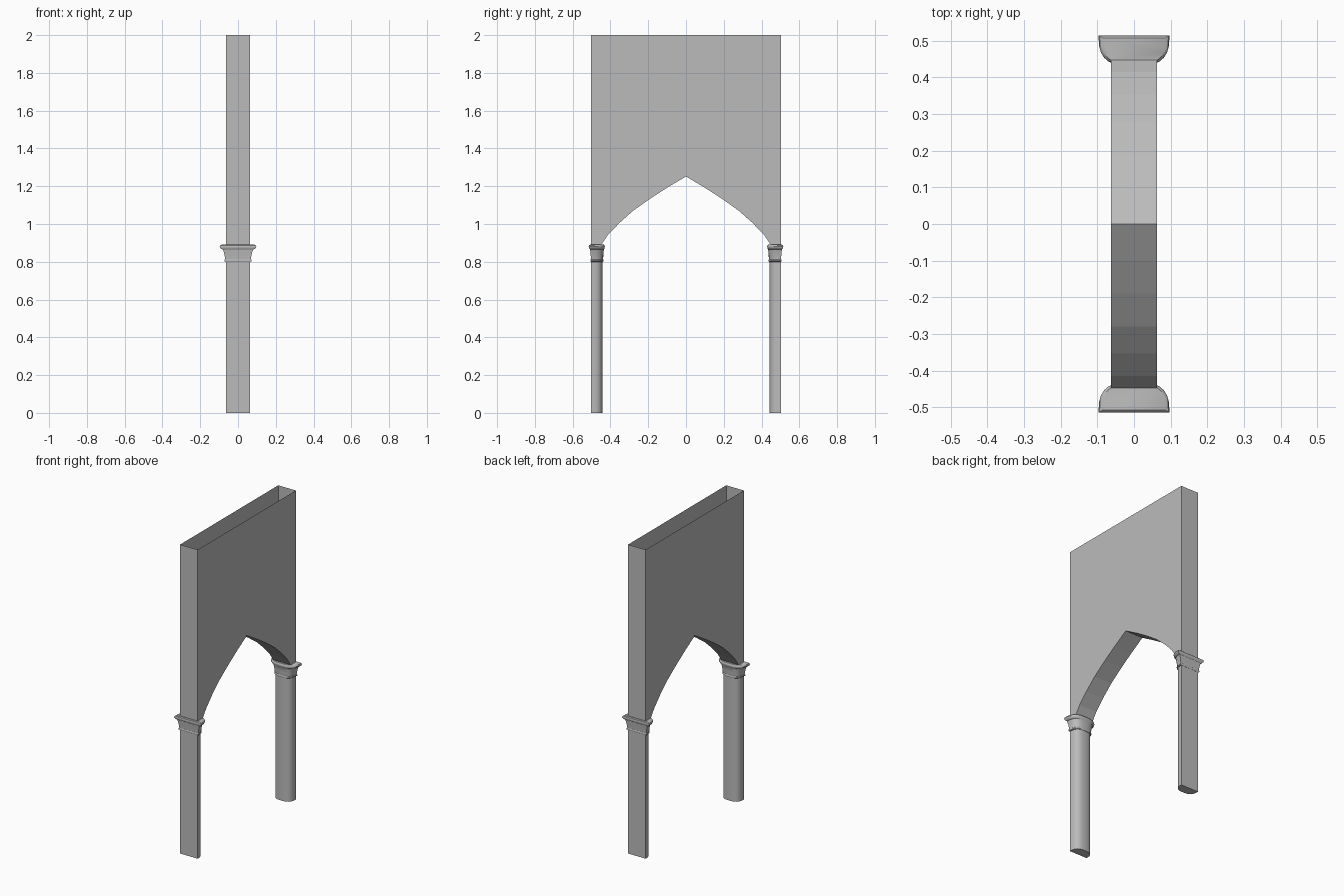
import bpy, bmesh, math

if "Cube" in bpy.data.objects:
    bpy.data.objects.remove(bpy.data.objects["Cube"])

stone = bpy.data.materials.new("grey stone")
stone.use_nodes = True
GREY = (0.5, 0.5, 0.5, 1)
stone.diffuse_color = GREY
stone.node_tree.nodes["Principled BSDF"].inputs["Base Color"].default_value = GREY

HALF = 0.063     # half thickness of the wall
END = 0.502      # outer end of the wall
TOP = 2.0


def finish(name, bm, smooth=False):
    bmesh.ops.recalc_face_normals(bm, faces=bm.faces)
    mesh = bpy.data.meshes.new(name)
    bm.to_mesh(mesh)
    bm.free()
    mesh.materials.append(stone)
    obj = bpy.data.objects.new(name, mesh)
    bpy.context.collection.objects.link(obj)
    if smooth:
        bpy.ops.object.select_all(action="DESELECT")
        obj.select_set(True)
        bpy.context.view_layer.objects.active = obj
        bpy.ops.object.shade_smooth_by_angle(angle=math.radians(35))
    return obj


def d_section(half, outer, inner, steps=14):
    """Flat on the outer side, rounded towards the opening."""
    points = []
    for i in range(steps + 1):
        a = math.pi * i / steps
        c, s = math.cos(a), math.sin(a)
        x = half * math.copysign(abs(c) ** 0.7, c)
        points.append((x, outer - (outer - inner) * max(s, 0) ** 0.7))
    return points


def loft(name, rings, side):
    """Skin D sections given as (z, half width, outer y, inner y)."""
    bm = bmesh.new()
    loops = [[bm.verts.new((x, y * side, z)) for x, y in d_section(h, o, i)]
             for z, h, o, i in rings]
    for low, high in zip(loops, loops[1:]):
        for k in range(len(low)):
            n = (k + 1) % len(low)
            bm.faces.new((low[k], low[n], high[n], high[k]))
    bm.faces.new(loops[0])
    bm.faces.new(loops[-1])
    return finish(name, bm, smooth=True)


# Hollow wall, open at the top, with a pointed arch below
half_arch = [(0.452, 0.885), (0.415, 0.94), (0.353, 1.005), (0.28, 1.07),
             (0.19, 1.134), (0.1, 1.192)]
arch = [(-y, z) for y, z in half_arch] + [(0, 1.252)] + half_arch[::-1]
spring = half_arch[0][1]
outline = [(-END, TOP), (-END, spring)] + arch + [(END, spring), (END, TOP)]
bm = bmesh.new()
sides = [[bm.verts.new((x, y, z)) for y, z in outline] for x in (-HALF, HALF)]
for verts in sides:
    bm.faces.new(verts)
for k in range(len(outline) - 1):
    if k in (1, len(outline) - 3):
        continue          # left open where the capitals sit
    bm.faces.new((sides[0][k], sides[0][k + 1], sides[1][k + 1], sides[1][k]))
finish("arched_wall", bm)

# Engaged columns and their moulded capitals
capital = [(0.8, 0.067, 0.503, 0.439), (0.803, 0.071, 0.505, 0.437),
           (0.81, 0.071, 0.505, 0.437), (0.813, 0.068, 0.503, 0.439),
           (0.84, 0.072, 0.505, 0.437), (0.865, 0.08, 0.508, 0.435),
           (0.868, 0.089, 0.511, 0.433), (0.874, 0.095, 0.514, 0.431),
           (0.88, 0.097, 0.515, 0.43), (0.887, 0.094, 0.513, 0.432),
           (0.891, 0.087, 0.508, 0.435)]
for label, side in (("front", -1), ("back", 1)):
    loft(label + "_column", [(0, HALF, END, 0.441), (0.802, HALF, END, 0.441)], side)
    loft(label + "_capital", capital, side)
